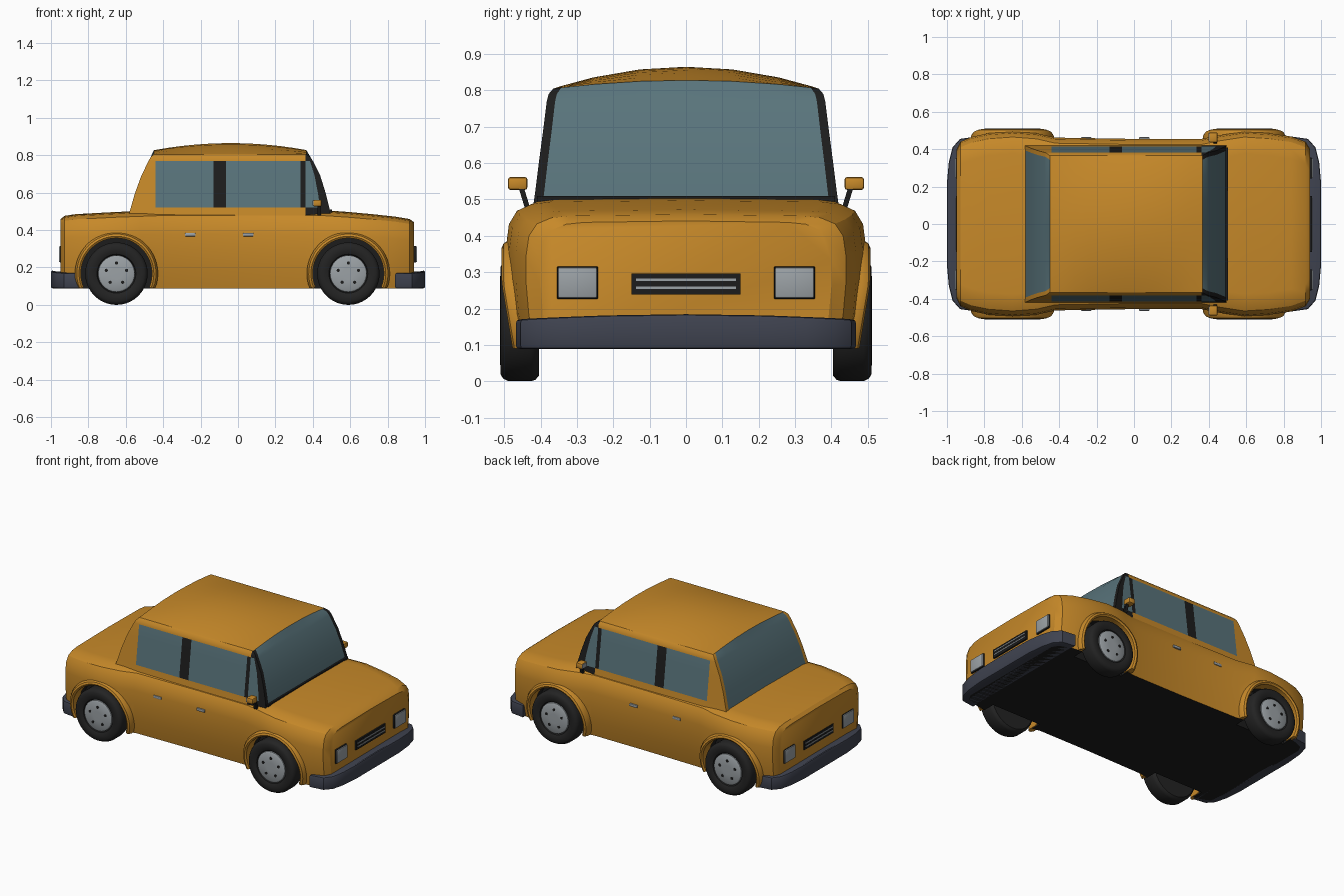
import bpy, bmesh, math
from mathutils import Vector

if "Cube" in bpy.data.objects:
    bpy.data.objects.remove(bpy.data.objects["Cube"])


def material(name, rgb):
    m = bpy.data.materials.new(name)
    m.diffuse_color = (*rgb, 1)
    m.use_nodes = True
    m.node_tree.nodes["Principled BSDF"].inputs["Base Color"].default_value = m.diffuse_color
    return m


PAINT = material("orange paint", (0.57, 0.25, 0.022))
BLACK = material("black trim", (0.012, 0.012, 0.012))
GLASS = material("tinted glass", (0.10, 0.175, 0.20))
BUMPER = material("slate bumper", (0.05, 0.056, 0.08))
METAL = material("light grey metal", (0.33, 0.36, 0.38))
RUBBER = material("tyre rubber", (0.017, 0.017, 0.017))
ARCH_X = (-0.65, 0.59)
AXLE_Z = 0.167


def finish(name, bm, mats, angle=35):
    bmesh.ops.remove_doubles(bm, verts=bm.verts, dist=1e-5)
    bmesh.ops.recalc_face_normals(bm, faces=bm.faces)
    me = bpy.data.meshes.new(name)
    bm.to_mesh(me)
    bm.free()
    for m in mats:
        me.materials.append(m)
    ob = bpy.data.objects.new(name, me)
    bpy.context.collection.objects.link(ob)
    smooth(ob, angle)
    return ob


def smooth(ob, angle=35):
    bpy.ops.object.select_all(action='DESELECT')
    ob.select_set(True)
    bpy.context.view_layer.objects.active = ob
    bpy.ops.object.shade_smooth_by_angle(angle=math.radians(angle))


def bridge(bm, rings, closed=True):
    for a, b in zip(rings, rings[1:]):
        n = len(a)
        for i in range(n if closed else n - 1):
            j = (i + 1) % n
            bm.faces.new((a[i], a[j], b[j], b[i]))


def box(name, lo, hi, mat, bevel=0.0):
    bm = bmesh.new()
    bmesh.ops.create_cube(bm, size=1)
    for v in bm.verts:
        v.co = Vector([(l + h) / 2 + c * (h - l) for l, h, c in zip(lo, hi, v.co)])
    if bevel:
        bmesh.ops.bevel(bm, geom=bm.edges[:], offset=bevel, segments=2, affect='EDGES', profile=0.5)
    return finish(name, bm, [mat])


def turned(name, profile, cx, cz, side, mat, steps=40):
    """Solid of revolution about a line along y; profile is (radius, y)."""
    bm = bmesh.new()
    rings = [[bm.verts.new((cx + r * math.sin(math.tau * k / steps), side * y,
                            cz + r * math.cos(math.tau * k / steps))) for k in range(steps)]
             for r, y in profile]
    bridge(bm, rings)
    bm.faces.new(rings[0])
    bm.faces.new(rings[-1])
    return finish(name, bm, [mat])


# Lower body: lofted sections (x, half width, top height)
STATIONS = [(-.948, .40, .455), (-.928, .44, .472), (-.87, .465, .481), (-.78, .485, .486),
            (-.65, .495, .493), (-.52, .485, .498), (-.42, .462, .502), (0, .455, .502),
            (.36, .455, .502), (.46, .475, .502), (.59, .495, .493), (.72, .486, .481),
            (.84, .468, .468), (.918, .44, .455), (.942, .40, .437)]
SECTION = [(.03, 0), (.008, .25), (0, .5), (0, .7), (.008, .85), (.03, .94), (.07, .985), (.12, 1)]
bm = bmesh.new()
rings = []
for x, w, top in STATIONS:
    half = [(w - d, .088 + f * (top - .088)) for d, f in SECTION]
    pts = half + [(0, top + .004)] + [(-y, z) for y, z in reversed(half)]
    rings.append([bm.verts.new((x, y, z)) for y, z in pts])
bridge(bm, rings)
bm.faces.new(rings[0])
bm.faces.new(rings[-1])
bmesh.ops.recalc_face_normals(bm, faces=bm.faces)
for f in bm.faces:
    f.material_index = 1 if f.normal.z < -.7 else 0
body = finish("lower_body", bm, [PAINT, BLACK])

# Wheel arches cut out of the body
for cx in ARCH_X:
    for s in (1, -1):
        cutter = turned("arch_cutter", [(.195, .37), (.195, .6)], cx, AXLE_Z, s, PAINT, 48)
        cutter.data.materials.append(BLACK)
        for p in cutter.data.polygons:
            p.material_index = 1
        cutter.hide_render = True
        mod = body.modifiers.new("arch", 'BOOLEAN')
        mod.operation, mod.solver, mod.object = 'DIFFERENCE', 'EXACT', cutter
        bpy.context.view_layer.objects.active = body
        bpy.ops.object.modifier_apply(modifier=mod.name)
        bpy.data.objects.remove(cutter)
smooth(body, 30)

# Arch flares, tyres, hubcaps and wheel bolts
FLARE = [(.190, .43), (.190, .50), (.200, .507), (.212, .502), (.222, .485), (.222, .43)]
for cx in ARCH_X:
    end = "rear" if cx < 0 else "front"
    for s in (1, -1):
        bm = bmesh.new()
        rings = []
        for k in range(33):
            a = math.radians(-22 + 224 * k / 32)
            ring = []
            for r, y in FLARE:
                z = max(.09, AXLE_Z + r * math.sin(a))
                inset = .03 * max(0, (.27 - z) / .18)
                ring.append(bm.verts.new((cx + r * math.cos(a), s * (y - inset), z)))
            rings.append(ring)
        bridge(bm, rings)
        bm.faces.new(rings[0])
        bm.faces.new(rings[-1])
        finish(end + "_arch_flare", bm, [PAINT])
        turned(end + "_tyre", [(.10, .405), (.152, .405), (.163, .414), (.167, .426), (.167, .488),
                               (.160, .503), (.148, .510), (.122, .511), (.104, .503), (.098, .492)],
               cx, AXLE_Z, s, RUBBER)
        turned(end + "_hubcap", [(.099, .488), (.097, .502), (.088, .507), (.03, .508)],
               cx, AXLE_Z, s, METAL)
        for k in range(5):
            a = math.tau * k / 5
            turned("wheel_bolt", [(.009, .50), (.009, .51)], cx + .057 * math.sin(a),
                   AXLE_Z + .057 * math.cos(a), s, BLACK, 8)

# Cabin: levels (z, rear x, front x, half width)
LEVELS = [(.47, -.588, .497, .422), (.52, -.573, .488, .415), (.60, -.55, .468, .405),
          (.69, -.517, .44, .393), (.77, -.478, .40, .383), (.79, -.467, .388, .378),
          (.805, -.45, .365, .365)]
YF = [-1, -.94, -.7, -.35, 0, .35, .7, .94, 1]
ROOF_X = 12


def crown(x, f):
    bow = 1 - ((x + .04) / .41) ** 2
    return .805 + (1 - f * f) * (.022 + .038 * max(0, bow))


def columns(xr, xf):
    raw = [xr, -.44, -.13, -.065, .335, .36, .36 + max(0, xf - .36) * .62, xf]
    return [min(c, xf) for c in raw]


bm = bmesh.new()


def quad(points, mat):
    unique = []
    for p in points:
        if all((Vector(p) - Vector(q)).length > 1e-4 for q in unique):
            unique.append(p)
    if len(unique) > 2:
        bm.faces.new([bm.verts.new(p) for p in unique]).material_index = mat


for row, (lo, hi) in enumerate(zip(LEVELS, LEVELS[1:])):
    (z0, r0, f0, w0), (z1, r1, f1, w1) = lo, hi
    c0, c1 = columns(r0, f0), columns(r1, f1)
    glazed = 1 <= row <= 3
    # side panels, side windows and pillars
    for s in (1, -1):
        for i in range(7):
            mat = (0, 2, 1, 2, 1, 2, 1)[i] if glazed else (1 if i >= 5 else 0)
            quad([(c0[i], s * w0, z0), (c0[i + 1], s * w0, z0),
                  (c1[i + 1], s * w1, z1), (c1[i], s * w1, z1)], mat)
    # windscreen with black posts, rear window with painted posts
    for xa, xb, post in ((f0, f1, 1), (r0, r1, 0)):
        for i, (a, b) in enumerate(zip(YF, YF[1:])):
            za, zb = (crown(xb, a), crown(xb, b)) if row == 5 else (z1, z1)
            quad([(xa, a * w0, z0), (xa, b * w0, z0), (xb, b * w1, zb), (xb, a * w1, za)],
                 post if i in (0, 7) else 2)
# curved roof
z, r, f, w = LEVELS[-1]
xs = [r + (f - r) * k / ROOF_X for k in range(ROOF_X + 1)]
for xa, xb in zip(xs, xs[1:]):
    for a, b in zip(YF, YF[1:]):
        quad([(xa, a * w, crown(xa, a)), (xb, a * w, crown(xb, a)),
              (xb, b * w, crown(xb, b)), (xa, b * w, crown(xa, b))], 0)
finish("cabin", bm, [PAINT, BLACK, GLASS], 30)

# Dark seals around the windscreen base and side window bottoms
box("windscreen_seal", (.484, -.41, .495), (.502, .41, .509), BLACK)

# Bumpers, lamps and slatted panels at both ends
OUTLINE = [(1.0, 0), (1.0, .22), (.99, .33), (.97, .41), (.93, .455), (.84, .468)]
for d, end in ((1, "front"), (-1, "rear")):
    outline = OUTLINE + [(x, -y) for x, y in reversed(OUTLINE[1:])]
    bm = bmesh.new()
    rings = [[bm.verts.new((d * x, y, .088 if low else .17 + .015 * (1 - (y / .468) ** 2)))
              for x, y in outline] for low in (1, 0)]
    bridge(bm, rings)
    rims = [bm.faces.new(ring) for ring in rings]
    bmesh.ops.recalc_face_normals(bm, faces=bm.faces)
    bmesh.ops.bevel(bm, geom=list({e for f in rims for e in f.edges}), offset=.01, segments=2,
                    affect='EDGES', profile=0.5)
    finish(end + "_bumper", bm, [BUMPER])

    def plate(name, x1, y0, y1, z0, z1, mat, bevel=0.0):
        a, b = sorted((d * .93, d * x1))
        box(end + name, (a, y0, z0), (b, y1, z1), mat, bevel)

    for s in (1, -1):
        y0, y1 = sorted((s * .242, s * .355))
        plate("_lamp_rim", .952, y0, y1, .226, .316, BLACK, .004)
        plate("_lamp", .958, y0 + .003, y1 - .003, .229, .313, METAL, .005)
    plate("_grille", .952, -.15, .15, .238, .296, BLACK)
    for z in (.257, .279):
        plate("_grille_bar", .955, -.138, .138, z - .003, z + .003, METAL)

# Door handles and wing mirrors
for s in (1, -1):
    for x in (-.255, .055):
        y0, y1 = sorted((s * .445, s * .464))
        box("door_handle", (x - .028, y0, .367), (x + .028, y1, .384), METAL, .003)
    y0, y1 = sorted((s * .436, s * .49))
    box("mirror_housing", (.402, y0, .526), (.447, y1, .562), PAINT, .008)
    y0, y1 = sorted((s * .440, s * .486))
    box("mirror_glass", (.399, y0, .531), (.404, y1, .557), METAL)
    stalk = box("mirror_stalk", (.425, -.007, -.03), (.445, .007, .03), BLACK)
    stalk.location = (0, s * .446, .509)
    stalk.rotation_euler.x = -s * .3
